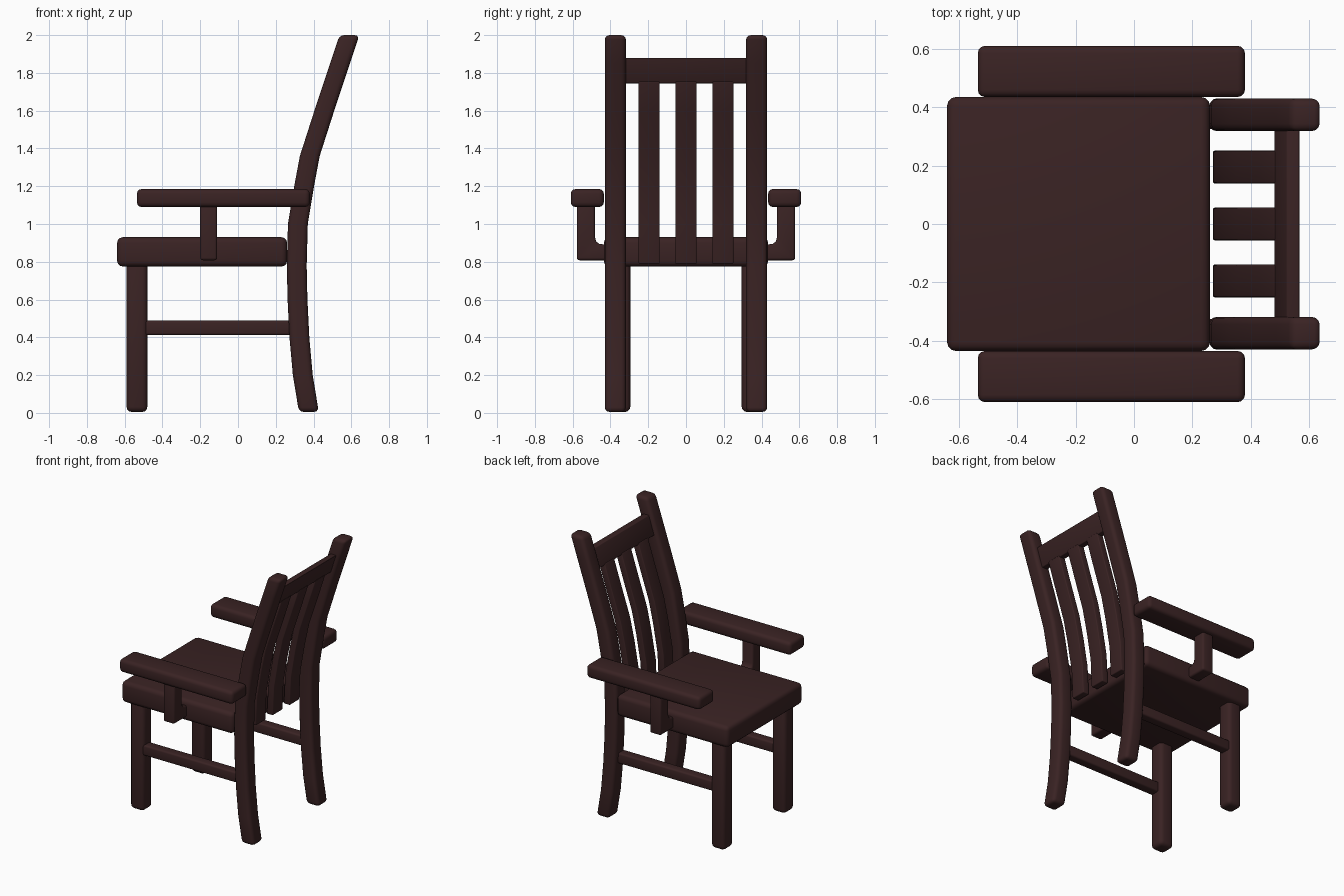
import bpy, bmesh, math
from mathutils import Vector

if "Cube" in bpy.data.objects:
    bpy.data.objects.remove(bpy.data.objects["Cube"])

wood = bpy.data.materials.new("dark brown wood")
wood.diffuse_color = (0.042, 0.0165, 0.017, 1)
wood.use_nodes = True
wood.node_tree.nodes["Principled BSDF"].inputs["Base Color"].default_value = wood.diffuse_color


def finish(name, bm, bevel, mirror):
    """Round the hard edges, smooth-shade, and optionally mirror across y."""
    bmesh.ops.recalc_face_normals(bm, faces=bm.faces[:])
    hard = [e for e in bm.edges if e.calc_face_angle(0) > math.radians(40)]
    bmesh.ops.bevel(bm, geom=hard, offset=bevel, segments=3, profile=0.5,
                    affect='EDGES', clamp_overlap=True)
    me = bpy.data.meshes.new(name)
    bm.to_mesh(me)
    bm.free()
    ob = bpy.data.objects.new(name, me)
    bpy.context.collection.objects.link(ob)
    me.materials.append(wood)
    bpy.ops.object.select_all(action='DESELECT')
    ob.select_set(True)
    bpy.context.view_layer.objects.active = ob
    bpy.ops.object.shade_smooth_by_angle(angle=math.radians(40))
    if mirror:
        m = ob.modifiers.new("mirror", 'MIRROR')
        m.use_axis = (False, True, False)
    return ob


def box(name, lo, hi, bevel, mirror=False):
    lo, hi = Vector(lo), Vector(hi)
    bm = bmesh.new()
    bmesh.ops.create_cube(bm, size=1)
    bmesh.ops.scale(bm, vec=hi - lo, verts=bm.verts)
    bmesh.ops.translate(bm, vec=(lo + hi) / 2, verts=bm.verts)
    return finish(name, bm, bevel, mirror)


def bent_bar(name, path, thick, y0, y1, bevel, mirror=False):
    """Bar following (x, z) path, with x thickness and a y range."""
    bm = bmesh.new()
    rings = [[bm.verts.new((x + dx * thick / 2, y, z))
              for dx, y in ((-1, y0), (1, y0), (1, y1), (-1, y1))]
             for x, z in path]
    for a, b in zip(rings, rings[1:]):
        for i in range(4):
            j = (i + 1) % 4
            bm.faces.new((a[i], a[j], b[j], b[i]))
    bm.faces.new(rings[0])
    bm.faces.new(rings[-1])
    return finish(name, bm, bevel, mirror)


# seat
box("seat", (-0.64, -0.435, 0.775), (0.26, 0.435, 0.93), 0.03)

# legs and side stretchers
box("front_leg", (-0.59, 0.295, 0.005), (-0.48, 0.405, 0.82), 0.027, True)
bent_bar("back_post", [(0.375, 0.005), (0.343, 0.2), (0.325, 0.4), (0.315, 0.6),
                       (0.311, 0.78), (0.317, 1.0), (0.35, 1.2), (0.38, 1.36),
                       (0.457, 1.6), (0.54, 1.85), (0.59, 2.0)],
         0.105, 0.318, 0.43, 0.025, True)
bent_bar("side_stretcher", [(-0.5, 0.41), (-0.5, 0.485)], 0.01, 0.33, 0.39, 0.001, True)
bpy.data.objects.remove(bpy.data.objects["side_stretcher"])
box("side_stretcher", (-0.5, 0.325, 0.412), (0.31, 0.395, 0.488), 0.012, True)

# backrest
bent_bar("top_rail", [(0.502, 1.745), (0.545, 1.88)], 0.045, -0.33, 0.33, 0.004)
slat_path = [(0.295, 0.79), (0.305, 1.0), (0.34, 1.2), (0.375, 1.36),
             (0.455, 1.6), (0.505, 1.755)]
for i, y in enumerate((-0.195, 0, 0.195)):
    bent_bar("back_slat_%d" % (i + 1), slat_path, 0.05, y - 0.056, y + 0.056, 0.006)

# armrests
box("armrest", (-0.535, 0.435, 1.09), (0.38, 0.61, 1.185), 0.025, True)

# L-shaped armrest supports, fixed to the seat sides
bm = bmesh.new()
outline = [(0.42, 0.808), (0.578, 0.808), (0.578, 1.11), (0.482, 1.11),
           (0.482, 0.93), (0.475, 0.907), (0.46, 0.895), (0.42, 0.89)]
face = bm.faces.new([bm.verts.new((-0.2, y, z)) for y, z in outline])
new = bmesh.ops.extrude_face_region(bm, geom=[face])["geom"]
bmesh.ops.translate(bm, vec=(0.09, 0, 0),
                    verts=[v for v in new if isinstance(v, bmesh.types.BMVert)])
finish("armrest_support", bm, 0.014, True)
